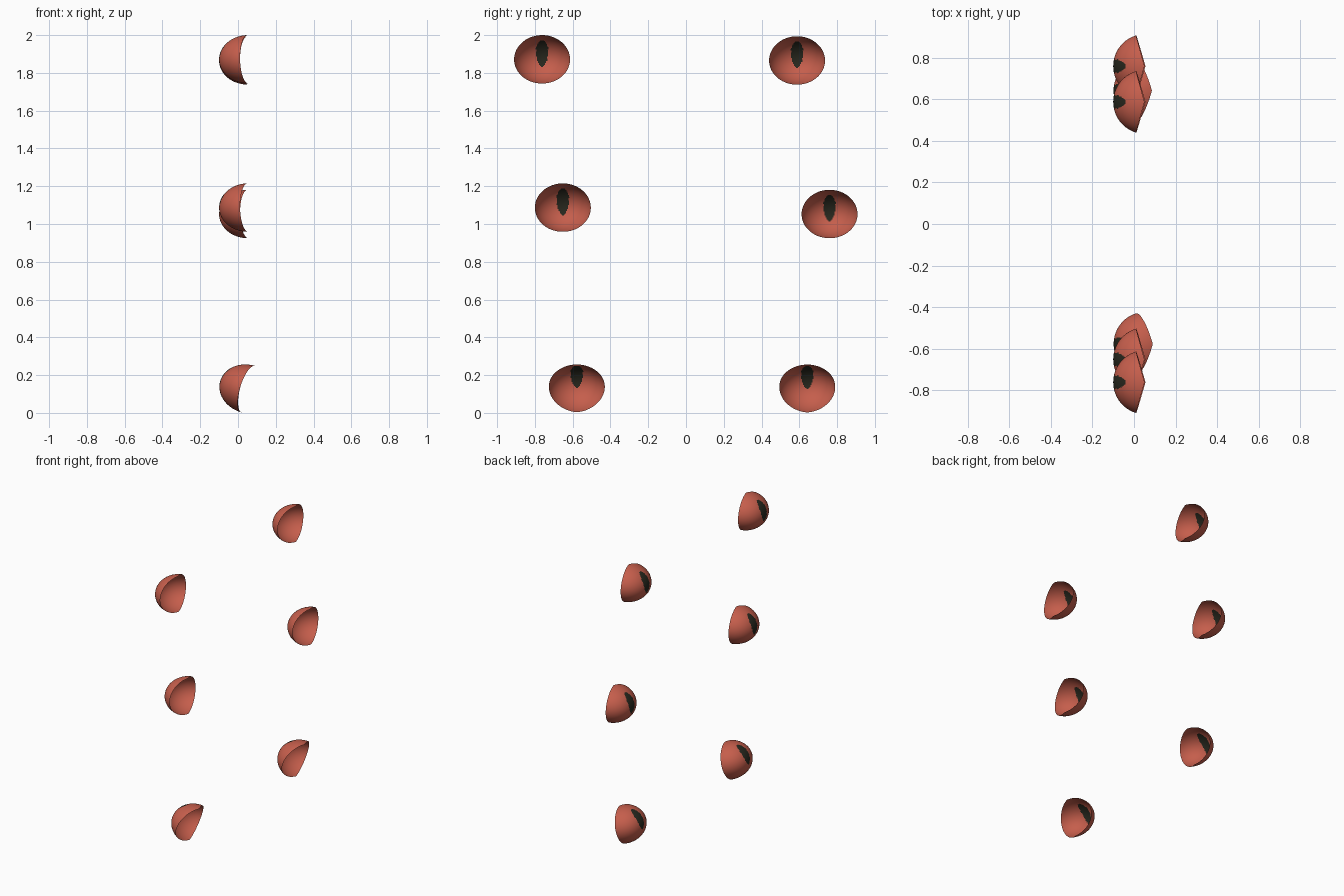
import bpy, bmesh, math
from mathutils import Matrix

cube = bpy.data.objects.get("Cube")
if cube:
    bpy.data.objects.remove(cube, do_unlink=True)


def make_material(name, rgb):
    mat = bpy.data.materials.new(name)
    mat.use_nodes = True
    color = (*rgb, 1.0)
    mat.diffuse_color = color
    bsdf = mat.node_tree.nodes["Principled BSDF"]
    bsdf.inputs["Base Color"].default_value = color
    bsdf.inputs["Roughness"].default_value = 0.8
    return mat


RED = make_material("coral_red", (0.56, 0.112, 0.072))
DARK = make_material("pupil_black", (0.021, 0.021, 0.013))

# Open eye shell: wedge of an ellipsoid whose poles point up and down
RADII = (0.153, 0.154, 0.128)
HALF_SPREAD = math.radians(74)
STEPS = 72


def eye_shell(name, center, tilt):
    bm = bmesh.new()
    bmesh.ops.create_grid(bm, x_segments=STEPS, y_segments=STEPS, size=1)
    for v in bm.verts:
        lon, lat = v.co.x * HALF_SPREAD, v.co.y * math.pi / 2
        v.co = (-RADII[0] * math.cos(lat) * math.cos(lon),
                -RADII[1] * math.cos(lat) * math.sin(lon),
                RADII[2] * math.sin(lat))
    bmesh.ops.remove_doubles(bm, verts=bm.verts, dist=1e-5)
    bmesh.ops.recalc_face_normals(bm, faces=bm.faces)
    # Outward is toward -x
    if sum(f.normal.x * f.calc_area() for f in bm.faces) > 0:
        bmesh.ops.reverse_faces(bm, faces=bm.faces)

    # Upright slit pupil, narrower toward the bottom
    for f in bm.faces:
        c = f.calc_center_median()
        h = (c.z - 0.032) / 0.07
        width = 0.032 + 0.006 * h
        f.material_index = int((c.y / width) ** 2 + h * h < 1)
        f.smooth = True

    mesh = bpy.data.meshes.new(name)
    bm.to_mesh(mesh)
    bm.free()
    mesh.materials.append(RED)
    mesh.materials.append(DARK)
    obj = bpy.data.objects.new(name, mesh)
    obj.matrix_world = (Matrix.Translation(center)
                        @ Matrix.Rotation(math.radians(tilt), 4, 'Y'))
    bpy.context.collection.objects.link(obj)


# Three loose pairs, the lowest pair looking upward: y, z, tilt
EYES = {
    "upper_front_eye": (-0.762, 1.872, -1),
    "upper_back_eye": (0.588, 1.866, -1),
    "middle_front_eye": (-0.652, 1.087, -1),
    "middle_back_eye": (0.760, 1.053, -1),
    "lower_front_eye": (-0.578, 0.126, 17),
    "lower_back_eye": (0.642, 0.126, 15),
}
for eye_name, (y, z, tilt) in EYES.items():
    eye_shell(eye_name, (0.053, y, z), tilt)
